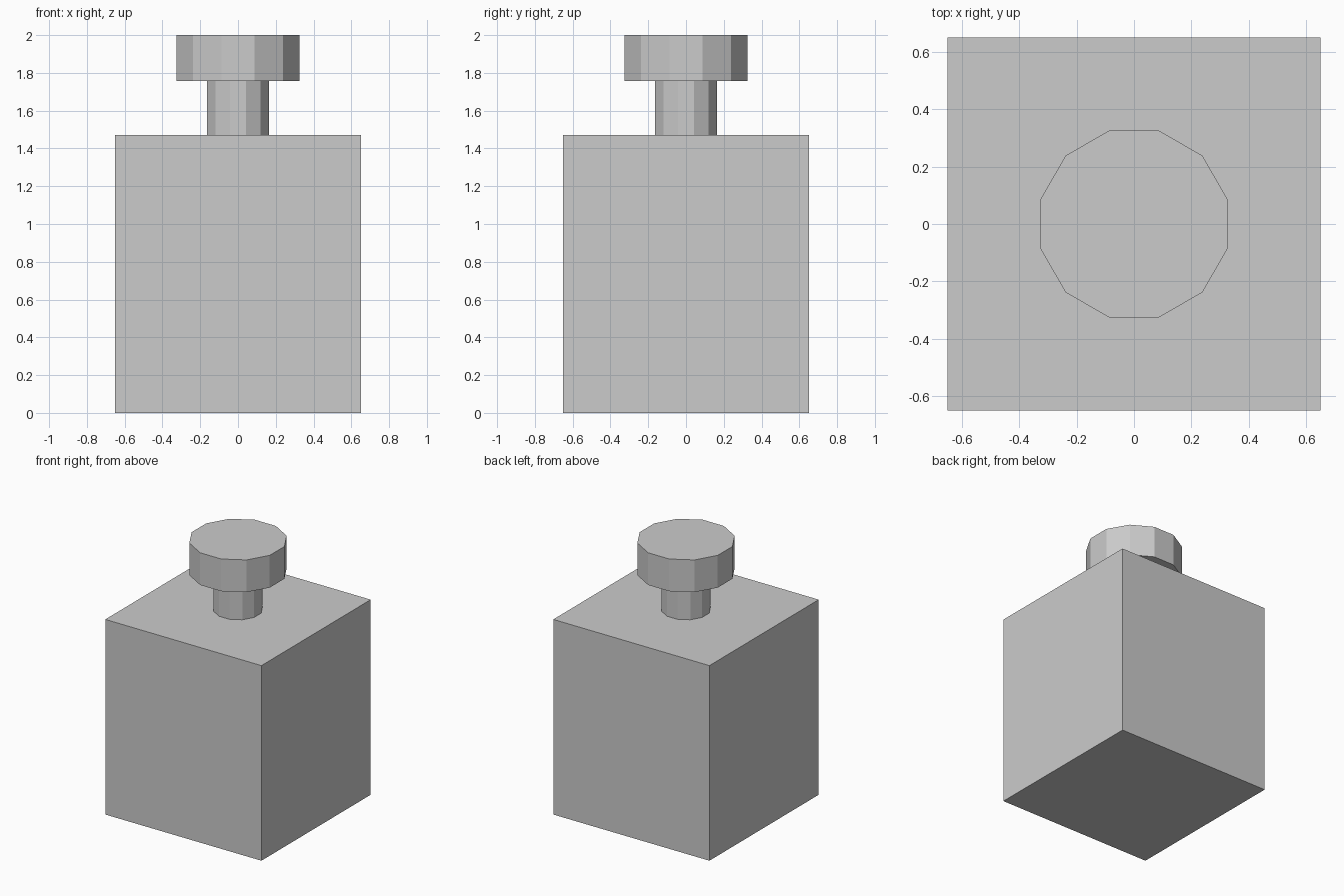
import bpy
import math

if "Cube" in bpy.data.objects:
    bpy.data.objects.remove(bpy.data.objects["Cube"])

BODY_TOP, NECK_TOP, CAP_TOP = 1.471, 1.757, 2.0
SIDES = 12


def prism(name, apothem, z0, z1):
    """Upright twelve-sided prism with flat sides facing the axes."""
    bpy.ops.mesh.primitive_cylinder_add(
        vertices=SIDES, radius=apothem / math.cos(math.pi / SIDES),
        depth=z1 - z0, location=(0, 0, (z0 + z1) / 2),
        rotation=(0, 0, math.pi / SIDES))
    bpy.context.object.name = name


# Square bottle body
bpy.ops.mesh.primitive_cube_add(size=1, location=(0, 0, BODY_TOP / 2))
body = bpy.context.object
body.name = "bottle_body"
body.scale = (1.302, 1.302, BODY_TOP)

# Neck and wide stopper
prism("bottle_neck", 0.163, BODY_TOP, NECK_TOP)
prism("stopper", 0.326, NECK_TOP, CAP_TOP)
